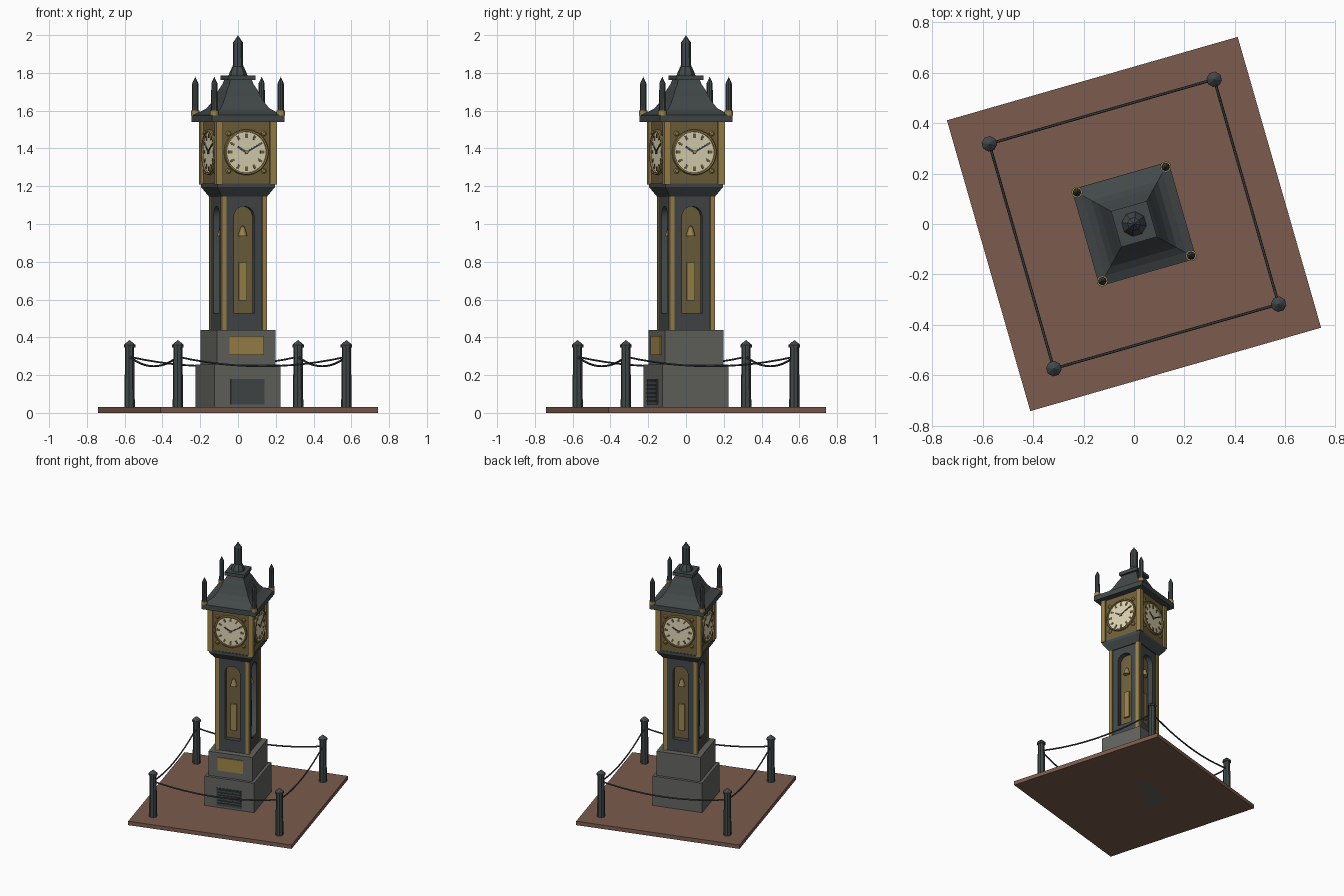
import bpy, bmesh
from math import radians, sin, cos, pi, sqrt
from mathutils import Matrix, Vector

if "Cube" in bpy.data.objects:
    bpy.data.objects.remove(bpy.data.objects["Cube"])

T, R = Matrix.Translation, Matrix.Rotation
TURN = R(radians(16), 4, 'Z')          # the whole tower stands turned on its plot


def mat(name, rgb):
    m = bpy.data.materials.new(name)
    m.diffuse_color = (*rgb, 1)
    m.use_nodes = True
    m.node_tree.nodes["Principled BSDF"].inputs["Base Color"].default_value = m.diffuse_color
    return m


IRON = mat("iron", (0.055, 0.065, 0.067))
BRASS = mat("brass", (0.33, 0.23, 0.07))
AGED = mat("aged_brass", (0.16, 0.115, 0.045))
STONE = mat("stone", (0.125, 0.125, 0.115))
BRICK = mat("brick", (0.20, 0.105, 0.075))
CREAM = mat("cream", (0.72, 0.66, 0.46))


def finish(name, bm, m, M, smooth=False):
    bmesh.ops.remove_doubles(bm, verts=bm.verts, dist=1e-5)
    bmesh.ops.recalc_face_normals(bm, faces=bm.faces)
    me = bpy.data.meshes.new(name)
    bm.to_mesh(me)
    bm.free()
    me.transform(TURN @ M)
    me.materials.append(m)
    ob = bpy.data.objects.new(name, me)
    bpy.context.collection.objects.link(ob)
    if smooth:
        bpy.ops.object.select_all(action='DESELECT')
        ob.select_set(True)
        bpy.context.view_layer.objects.active = ob
        bpy.ops.object.shade_smooth_by_angle(angle=radians(35))
    return ob


def box(name, x, y, z, m, M=Matrix()):
    bm = bmesh.new()
    S = Matrix.Diagonal((x[1] - x[0], y[1] - y[0], z[1] - z[0], 1))
    c = T((sum(x) / 2, sum(y) / 2, sum(z) / 2))
    bmesh.ops.create_cube(bm, size=1, matrix=c @ S)
    return finish(name, bm, m, M)


def lathe(name, prof, n, m, M=Matrix(), closed=False, smooth=False, phase=0.5):
    """Turn (radius, height) points around z with n sides."""
    bm = bmesh.new()
    rings = [[bm.verts.new((r * cos(2 * pi * (i + phase) / n), r * sin(2 * pi * (i + phase) / n), z))
              for i in range(n)] for r, z in prof]
    pairs = list(zip(rings, rings[1:])) + ([(rings[-1], rings[0])] if closed else [])
    for a, b in pairs:
        for i in range(n):
            j = (i + 1) % n
            bm.faces.new((a[i], a[j], b[j], b[i]))
    if not closed:
        for ring, (r, z) in ((rings[0], prof[0]), (rings[-1], prof[-1])):
            if r > 1e-4:
                bm.faces.new(ring)
    return finish(name, bm, m, M, smooth)


def square(name, prof, m):
    """Stack of square sections given as (half width, height)."""
    return lathe(name, [(h * sqrt(2), z) for h, z in prof], 4, m)


def arched_panel(name, w, z0, z1, hw, a0, a1, y0, y1, m, M):
    """Flat panel with a round-headed opening."""
    cu = bpy.data.curves.new(name, 'CURVE')
    cu.dimensions, cu.fill_mode = '2D', 'BOTH'
    cu.extrude = (y1 - y0) / 2
    arch = [(hw * cos(pi * i / 16), a1 - hw + hw * sin(pi * i / 16)) for i in range(17)]
    for pts in ([(-w, z0), (w, z0), (w, z1), (-w, z1)], [(-hw, a0), (hw, a0)] + arch):
        s = cu.splines.new('POLY')
        s.points.add(len(pts) - 1)
        for p, q in zip(s.points, pts):
            p.co = (*q, 0, 1)
        s.use_cyclic_u = True
    tmp = bpy.data.objects.new(name, cu)
    bpy.context.collection.objects.link(tmp)
    bpy.context.view_layer.update()
    bm = bmesh.new()
    me = tmp.evaluated_get(bpy.context.evaluated_depsgraph_get()).to_mesh()
    bm.from_mesh(me)
    bpy.data.objects.remove(tmp)
    return finish(name, bm, m, M @ T((0, -(y0 + y1) / 2, 0)) @ R(pi / 2, 4, 'X'))


# ground plate and stone plinth
square("ground_plate", [(0.6, 0.0), (0.6, 0.03)], BRICK)
square("lower_plinth", [(0.182, 0.0), (0.182, 0.255)], STONE)
square("upper_plinth", [(0.161, 0.255), (0.161, 0.44)], STONE)
box("plaque", (-0.094, 0.094), (-0.169, -0.155), (0.306, 0.406), BRASS)
box("vent_back", (-0.093, 0.093), (-0.187, -0.175), (0.045, 0.18), IRON)
for i in range(6):
    z = 0.06 + i * 0.0205
    box("vent_slat", (-0.085, 0.085), (-0.194, -0.18), (z, z + 0.009), IRON)

# shaft core, flared neck, clock box, eaves and roof
square("shaft_core", [(0.081, 0.44), (0.081, 1.15)], AGED)
square("flared_neck", [(0.124, 1.145), (0.158, 1.195), (0.158, 1.215)], IRON)
square("clock_box", [(0.154, 1.21), (0.154, 1.54)], AGED)
square("eaves", [(0.2, 1.54), (0.2, 1.578)], IRON)
square("roof", [(0.197, 1.578), (0.165, 1.592), (0.137, 1.61), (0.115, 1.64), (0.098, 1.675),
                (0.083, 1.71), (0.067, 1.74), (0.058, 1.765)], IRON)
square("roof_platform", [(0.074, 1.762), (0.074, 1.787)], IRON)
lathe("top_chimney", [(0.05, 1.785), (0.046, 1.80), (0.032, 1.83), (0.028, 1.835),
                      (0.027, 1.96), (0.016, 1.975), (0.0, 2.0)], 8, IRON)

# parts repeated on each of the four sides
for k in range(4):
    Q = R(k * pi / 2, 4, 'Z')

    # shaft face with niche, pendulum and bell
    arched_panel("shaft_panel", 0.1, 0.44, 1.147, 0.056, 0.53, 1.094, 0.079, 0.118, IRON, Q)
    box("shaft_corner", (-0.125, -0.098), (-0.125, -0.098), (0.44, 1.147), BRASS, Q)
    box("pendulum_case", (-0.021, 0.021), (-0.096, -0.078), (0.595, 0.795), BRASS, Q)
    lathe("bell", [(0.024, 0.937), (0.02, 0.95), (0.01, 0.985), (0.0, 0.992)], 12, BRASS,
          Q @ T((0, -0.09, 0)))

    # clock face, in a frame with x right, y up, z outward
    F = Q @ T((0, 0, 1.38)) @ R(pi / 2, 4, 'X')
    box("clock_corner", (-0.166, -0.13), (-0.166, -0.13), (1.21, 1.54), BRASS, Q)
    lathe("bezel", [(0.121, 0.15), (0.121, 0.164), (0.117, 0.169), (0.109, 0.169), (0.107, 0.15)],
          32, BRASS, F, closed=True, smooth=True)
    lathe("dial", [(0.11, 0.15), (0.11, 0.160)], 32, CREAM, F)
    for i in range(12):
        w = 0.008 if i % 3 == 0 else 0.006
        box("hour_mark", (-w, w), (0.076, 0.1), (0.159, 0.163), AGED, F @ R(-i * pi / 6, 4, 'Z'))
    box("minute_hand", (-0.004, 0.004), (-0.012, 0.078), (0.164, 0.167), IRON, F @ R(radians(-60), 4, 'Z'))
    box("hour_hand", (-0.005, 0.005), (-0.01, 0.055), (0.162, 0.165), IRON, F @ R(radians(58), 4, 'Z'))
    lathe("hand_hub", [(0.009, 0.159), (0.009, 0.169)], 12, BRASS, F)
    for sx in (-1, 1):
        for sy in (-1, 1):
            lathe("stud", [(0.014, 0.15), (0.014, 0.158), (0.008, 0.163)], 12, BRASS,
                  F @ T((sx * 0.097, sy * 0.099, 0)))

    # roof corner pinnacle
    P = Q @ T((-0.183, -0.183, 0))
    lathe("pinnacle_ring", [(0.022, 1.575), (0.022, 1.6)], 12, BRASS, P)
    lathe("pinnacle", [(0.017, 1.6), (0.016, 1.745), (0.0, 1.78)], 8, IRON, P)

    # bollard and sagging chain to the next one
    B = Q @ T((-0.464, -0.464, 0))
    lathe("bollard", [(0.028, 0.03), (0.024, 0.345), (0.031, 0.347), (0.031, 0.36),
                      (0.022, 0.368), (0.0, 0.386)], 8, IRON, B)
    bm = bmesh.new()
    rings = []
    for i in range(13):
        t = i / 6 - 1
        c = Vector((0.464 * t, -0.464, 0.247 + 0.05 * t * t))
        rings.append([bm.verts.new(c + Vector((0, 0.0055 * cos(a * pi / 3), 0.0055 * sin(a * pi / 3))))
                      for a in range(6)])
    for a, b in zip(rings, rings[1:]):
        for i in range(6):
            bm.faces.new((a[i], a[i - 1], b[i - 1], b[i]))
    finish("chain", bm, IRON, Q)
